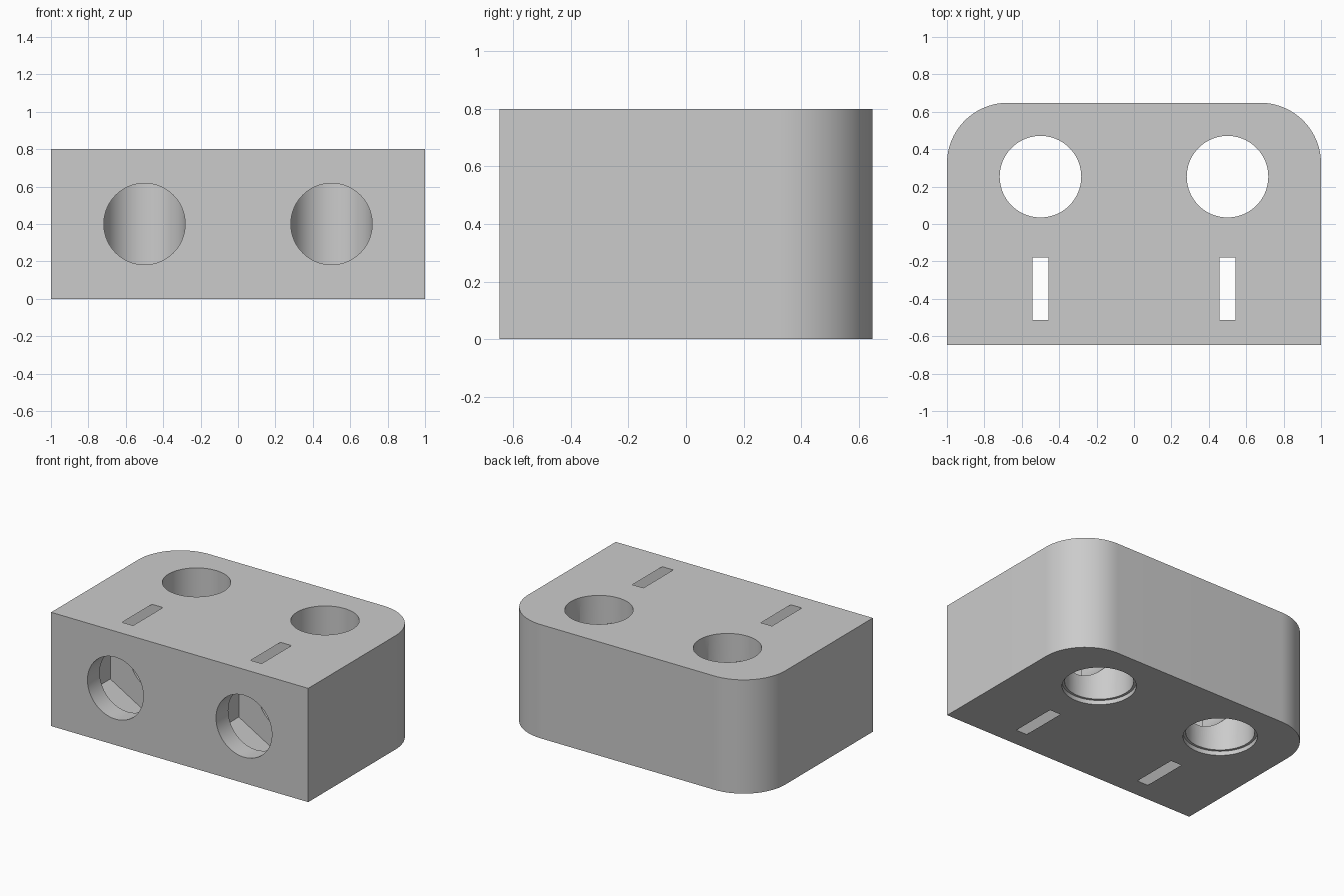
import bpy, bmesh, math
from mathutils import Matrix

if "Cube" in bpy.data.objects:
    bpy.data.objects.remove(bpy.data.objects["Cube"])

HY, H = 0.648, 0.8          # half depth, height
R = 0.325                   # rear corner radius
HOLE_Y, HOLE_R = 0.253, 0.218

grey = bpy.data.materials.new("light grey")
grey.diffuse_color = (0.6, 0.6, 0.6, 1)
grey.use_nodes = True
grey.node_tree.nodes["Principled BSDF"].inputs["Base Color"].default_value = grey.diffuse_color


def make_object(name, bm):
    bmesh.ops.recalc_face_normals(bm, faces=bm.faces)
    mesh = bpy.data.meshes.new(name)
    bm.to_mesh(mesh)
    bm.free()
    obj = bpy.data.objects.new(name, mesh)
    obj.data.materials.append(grey)
    bpy.context.collection.objects.link(obj)
    return obj


def prism(name, radius, sides, depth, centre, along_y=False):
    bm = bmesh.new()
    turn = Matrix.Rotation(math.pi / 2, 4, 'X') if along_y else Matrix()
    bmesh.ops.create_cone(bm, cap_ends=True, segments=sides, radius1=radius,
                          radius2=radius, depth=depth,
                          matrix=Matrix.Translation(centre) @ turn)
    return make_object(name, bm)


# block body: rectangle with two rounded rear corners, extruded upward
outline = [(-1, -HY), (1, -HY)]
for cx, start in ((1 - R, 0), (-1 + R, 90)):
    for i in range(25):
        a = math.radians(start + 90 * i / 24)
        outline.append((cx + R * math.cos(a), HY - R + R * math.sin(a)))
bm = bmesh.new()
face = bm.faces.new([bm.verts.new((x, y, 0)) for x, y in outline])
top = bmesh.ops.extrude_face_region(bm, geom=[face])
bmesh.ops.translate(bm, vec=(0, 0, H),
                    verts=[v for v in top["geom"] if isinstance(v, bmesh.types.BMVert)])
body = make_object("clamp_block", bm)

# cutters for each side
cutters = []
for x in (-0.5, 0.5):
    # vertical rod hole with a shallow recess underneath
    cutters.append(prism("rod_hole", HOLE_R, 96, 2, (x, HOLE_Y, H / 2)))
    cutters.append(prism("rod_recess", 0.235, 96, 0.06, (x, HOLE_Y, 0)))
    # hexagonal nut pocket whose tips break through top and bottom as slots
    cutters.append(prism("nut_pocket", 0.4245, 6, 0.332, (x, -0.346, H / 2), True))
    # screw hole from the front into the rod hole
    cutters.append(prism("screw_hole", 0.2175, 96, HOLE_Y + 1, (x, (HOLE_Y - 1) / 2, H / 2), True))

bpy.context.view_layer.objects.active = body
for c in cutters:
    c.hide_render = True
    mod = body.modifiers.new(c.name, 'BOOLEAN')
    mod.operation = 'DIFFERENCE'
    mod.solver = 'EXACT'
    mod.object = c
    bpy.ops.object.modifier_apply(modifier=mod.name)
for c in cutters:
    bpy.data.objects.remove(c)

bpy.ops.object.select_all(action='DESELECT')
body.select_set(True)
bpy.ops.object.shade_smooth_by_angle(angle=math.radians(25))
